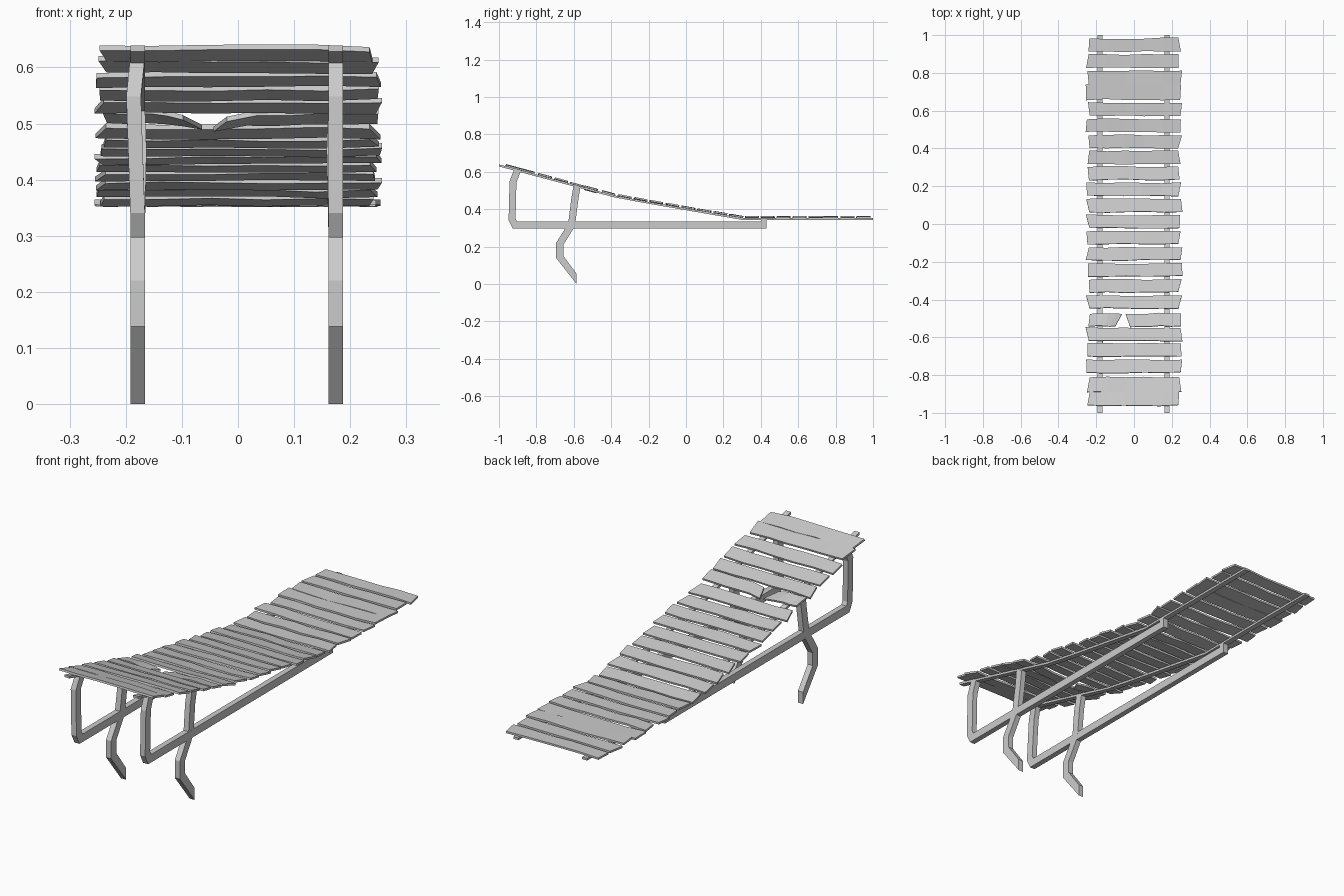
import bpy, math, random
from mathutils import Vector

if "Cube" in bpy.data.objects:
    bpy.data.objects.remove(bpy.data.objects["Cube"])

random.seed(7)


def make_mesh(name, verts, faces):
    me = bpy.data.meshes.new(name)
    me.from_pydata(verts, [], faces)
    me.update()
    ob = bpy.data.objects.new(name, me)
    bpy.context.collection.objects.link(ob)
    return ob


def loft(name, sections):
    """Join four-cornered sections into a closed bar."""
    verts = [v for s in sections for v in s]
    n = len(sections)
    faces = [(3, 2, 1, 0), tuple(4 * (n - 1) + i for i in range(4))]
    for k in range(n - 1):
        for i in range(4):
            a, b = 4 * k + i, 4 * k + (i + 1) % 4
            faces.append((a, b, b + 4, a + 4))
    ob = make_mesh(name, verts, faces)
    import bmesh
    bm = bmesh.new()
    bm.from_mesh(ob.data)
    bmesh.ops.recalc_face_normals(bm, faces=bm.faces)
    bm.to_mesh(ob.data)
    bm.free()
    return ob


def bar(name, x, path, thick, width=0.026, end=None, start=None):
    """Sweep a mitred rectangle along (y, z, sway) points."""
    P = [Vector((p[0], p[1])) for p in path]
    secs = []
    for i, p in enumerate(P):
        d0 = (p - P[max(i - 1, 0)]).normalized()
        d1 = (P[min(i + 1, len(P) - 1)] - p).normalized()
        if i == 0:
            d0 = d1
        if i == len(P) - 1:
            d1 = d0
        t = (d0 + d1).normalized()
        off = Vector((-t.y, t.x)) * (thick / 2 / max(t.dot(d0), 0.3))
        if i == len(P) - 1 and end:
            off = Vector(end)
        if i == 0 and start:
            off = Vector(start)
        sx = x + path[i][2]
        a, b = p + off, p - off
        w = width / 2
        secs.append([(sx - w, *a), (sx + w, *a), (sx + w, *b), (sx - w, *b)])
    return loft(name, secs)


# Profile of the lounger bed (y, z)
BED = [(-1, .634), (-.6, .527), (-.385, .469), (-.22, .438), (.3, .348), (1, .348)]


def bed_at(y):
    for (y0, z0), (y1, z1) in zip(BED, BED[1:]):
        if y <= y1:
            return z0 + (z1 - z0) * (y - y0) / (y1 - y0), math.atan2(z1 - z0, y1 - y0)
    return BED[-1][1], 0.0


for side, x, s in (("left", -.179, -1), ("right", .174, 1)):
    # Bed rail
    bar("bed_rail_" + side, x, [(y, z, 0) for y, z in BED], .010,
        start=(0, .0055), end=(0, .005))
    # Front post that bends into the long lower beam
    sway = -.007 if s < 0 else 0
    bar("post_and_beam_" + side, x,
        [(-.9, .612, 0), (-.925, .545, sway), (-.93, .345, 0),
         (-.915, .315, 0), (.43, .315, 0)], .037)
    # End block of the beam
    bar("beam_end_" + side, x, [(.40, .338, 0), (.43, .338, 0)], .014)
    # Bent leg
    bar("bent_leg_" + side, x,
        [(-.582, .530, 0), (-.595, .45, -.003 * s), (-.612, .315, 0),
         (-.675, .215, 0), (-.675, .145, 0), (-.585, .0275, 0)],
        .038, end=(0, .0275))


def slat(name, yc, half, x0, x1, dips=(0, 0)):
    """Uneven plank; x0 and x1 are (front, back) end positions."""
    z, ang = bed_at(yc)
    c, sn = math.cos(ang), math.sin(ang)
    n = 6
    secs = []
    for i in range(n):
        t = i / (n - 1)
        vf = -half + random.uniform(-.004, .003)
        vb = half + random.uniform(-.003, .004)
        lift = .005 + random.uniform(-.002, .003) + dips[0] * (1 - t) ** 4 + dips[1] * t ** 4
        xf, xb = x0[0] + (x1[0] - x0[0]) * t, x0[1] + (x1[1] - x0[1]) * t
        sec = []
        for xx, v, h in ((xf, vf, lift), (xb, vb, lift), (xb, vb, lift + .009), (xf, vf, lift + .009)):
            sec.append((xx, yc + v * c - h * sn, z + v * sn + h * c))
        secs.append(sec)
    return loft(name, secs)


def end_pair(sign):
    return tuple(sign * (.245 + random.uniform(-.012, .012)) for _ in range(2))


# Slats: 23 across the bed, one of them broken in two
for k in range(23):
    y = .948 - .0852 * k
    half = .0345
    if k in (2, 3, 21, 22):
        half = .0385
        y = {2: .772, 3: .697, 21: -.852, 22: -.926}[k]
    if k == 17:
        y = -.51
        slat("broken_slat_left", y, half, end_pair(-1), (-.098, -.064), (0, -.012))
        slat("broken_slat_right", y, half, (-.020, -.044), end_pair(1), (-.012, 0))
    else:
        slat("slat_%02d" % (k + 1), y, half, end_pair(-1), end_pair(1))
